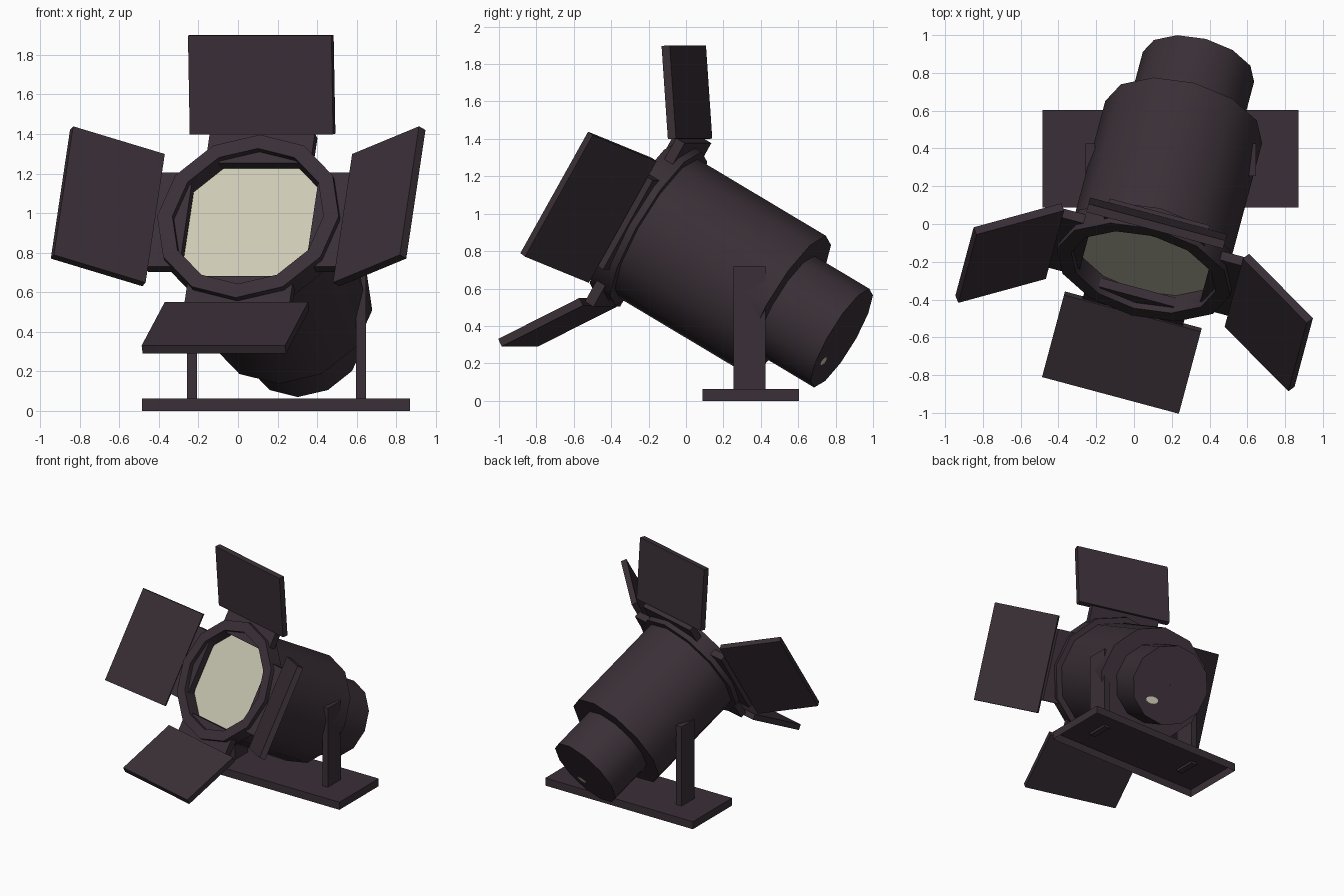
import bpy, bmesh, math
from mathutils import Matrix, Vector

if "Cube" in bpy.data.objects:
    bpy.data.objects.remove(bpy.data.objects["Cube"])

def material(name, col):
    m = bpy.data.materials.new(name)
    m.diffuse_color = (*col, 1)
    m.use_nodes = True
    m.node_tree.nodes["Principled BSDF"].inputs["Base Color"].default_value = m.diffuse_color
    return m

DARK = material("dark_plum_metal", (0.042, 0.029, 0.038))
GLASS = material("pale_lens", (0.60, 0.58, 0.45))

# Lamp frame: local x = right, y = up, z = forward along the beam
yaw, pitch = math.radians(15), math.radians(30)
s, c = math.sin(yaw), math.cos(yaw)
U = Vector((c, -s, 0))
F = Vector((-s * math.cos(pitch), -c * math.cos(pitch), math.sin(pitch)))
V = F.cross(U)
LAMP = Matrix((U, V, F)).transposed().to_4x4()
LAMP.translation = (0.05, -0.255, 0.985)

def finish(name, bm, mat, matrix=None, smooth=False):
    bmesh.ops.recalc_face_normals(bm, faces=bm.faces)
    me = bpy.data.meshes.new(name)
    if matrix:
        bm.transform(matrix)
    bm.to_mesh(me)
    bm.free()
    me.materials.append(mat)
    ob = bpy.data.objects.new(name, me)
    bpy.context.collection.objects.link(ob)
    if smooth:
        bpy.context.view_layer.objects.active = ob
        ob.select_set(True)
        bpy.ops.object.shade_smooth_by_angle(angle=math.radians(35))
        ob.select_set(False)
    return ob

def lathe(name, profile, mat=DARK, smooth=True, sides=12):
    """Profile of (radius, depth behind the front) turned about the beam axis."""
    bm = bmesh.new()
    rings = []
    for r, t in profile:
        rings.append([bm.verts.new((r * math.cos(a), r * math.sin(a), -t))
                      for a in (math.tau * k / sides for k in range(sides))])
    for a, b in zip(rings, rings[1:]):
        for k in range(sides):
            j = (k + 1) % sides
            bm.faces.new((a[k], a[j], b[j], b[k]))
    return finish(name, bm, mat, LAMP, smooth), rings

def box(name, lo, hi, matrix=None, open_bottom=False):
    bm = bmesh.new()
    bmesh.ops.create_cube(bm, size=1)
    for v in bm.verts:
        v.co = [(l + h) / 2 + p * (h - l) for l, h, p in zip(lo, hi, v.co)]
    if open_bottom:
        low = [f for f in bm.faces if f.calc_center_median().z < lo[2] + 1e-4]
        bmesh.ops.delete(bm, geom=low, context='FACES_ONLY')
    return finish(name, bm, DARK, matrix)

def disc(name, rx, ry, centre, mat):
    bm = bmesh.new()
    bmesh.ops.create_circle(bm, cap_ends=True, segments=12, radius=1)
    bm.transform(Matrix.Translation(centre) @ Matrix.Diagonal((rx, ry, 1, 1)))
    return finish(name, bm, mat, LAMP)

# Lamp body
lathe("front_ring", [(0.395, 0.12), (0.395, 0), (0.475, 0), (0.475, 0.13), (0.43, 0.13)])
lathe("barrel", [(0.43, 0.12), (0.43, 0.95), (0.30, 0.95)])
lathe("rear_housing", [(0.305, 0.94), (0.305, 1.30), (0.001, 1.30)])
disc("lens", 0.395, 0.395, (0, 0, -0.11), GLASS)
disc("rear_spot", 0.05, 0.027, (0.12, -0.14, -1.304), GLASS)

# Four barn doors, each a tab on the ring and a plate tilted forward
for k, side in enumerate(("top", "left", "bottom", "right")):
    turn = LAMP @ Matrix.Rotation(k * math.pi / 2, 4, 'Z')
    box(side + "_door_tab", (-0.275, 0.33, -0.09), (0.275, 0.505, -0.035), turn)
    hinge = turn @ Matrix.Translation((0, 0.49, -0.022)) @ Matrix.Rotation(math.radians(34), 4, 'X')
    box(side + "_door", (-0.375, 0, -0.045), (0.375, 0.5, 0), hinge)

# Stand: hollow base and two posts
box("base", (-0.485, 0.088, 0), (0.87, 0.603, 0.063), open_bottom=True)
for side, x in (("left", -0.257), ("right", 0.597)):
    box(side + "_post", (x, 0.255, 0.045), (x + 0.05, 0.425, 0.72))
